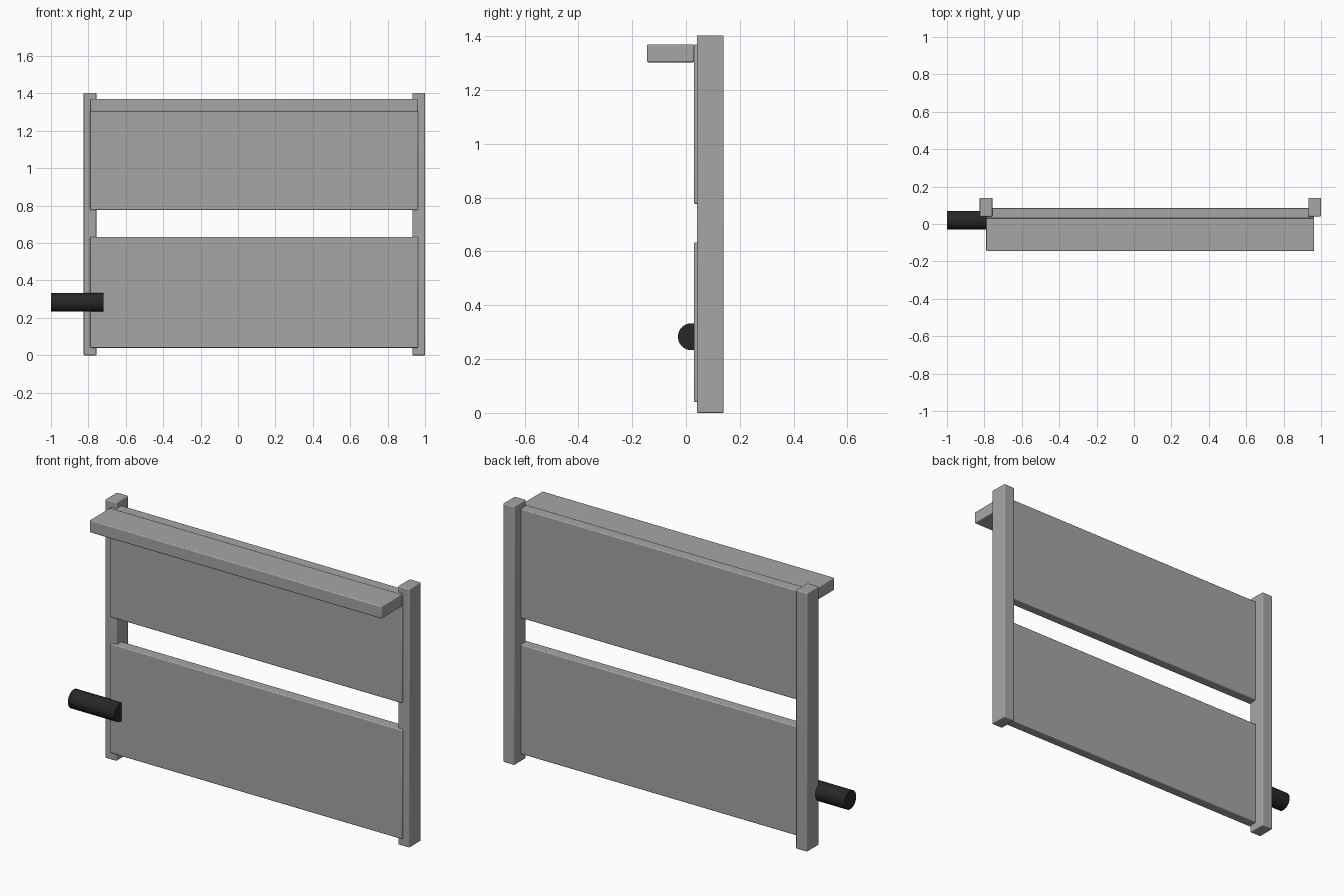
import bpy
import math

cube = bpy.data.objects.get("Cube")
if cube:
    bpy.data.objects.remove(cube, do_unlink=True)


def make_material(name, colour, roughness):
    mat = bpy.data.materials.new(name)
    mat.use_nodes = True
    mat.diffuse_color = colour
    shader = mat.node_tree.nodes["Principled BSDF"]
    shader.inputs["Base Color"].default_value = colour
    shader.inputs["Roughness"].default_value = roughness
    return mat


grey = make_material("brushed_grey", (0.38, 0.38, 0.37, 1), 0.5)
black = make_material("matte_black", (0.02, 0.02, 0.02, 1), 0.6)


def finish(obj, name, mat, bevel=0):
    obj.name = name
    obj.data.materials.append(mat)
    if bevel:
        mod = obj.modifiers.new("soft_edges", "BEVEL")
        mod.width = bevel
        mod.segments = 3
    bpy.ops.object.shade_smooth_by_angle(angle=math.radians(35))


def box(name, x, y, z, bevel=0.005):
    """Box spanning the given (low, high) range on each axis."""
    spans = (x, y, z)
    bpy.ops.mesh.primitive_cube_add(size=1, location=[(a + b) / 2 for a, b in spans])
    obj = bpy.context.object
    obj.scale = [b - a for a, b in spans]
    bpy.ops.object.transform_apply(location=False, rotation=False, scale=True)
    finish(obj, name, grey, bevel)


# Upright posts
for name, x in (("right_post", (-0.825, -0.757)), ("left_post", (0.932, 1.0))):
    box(name, x, (0.04, 0.14), (0, 1.403))

# Flat panels slotted between the posts
width = (-0.79, 0.963)
for name, z in (("lower_panel", (0.04, 0.633)), ("upper_panel", (0.777, 1.37))):
    box(name, width, (0.03, 0.085), z)

# Shelf along the top front edge
box("top_shelf", width, (-0.145, 0.03), (1.303, 1.37))

# Round control handle at the lower right
bpy.ops.mesh.primitive_cylinder_add(vertices=48, radius=0.05, depth=0.28,
                                    location=(-0.86, 0.02, 0.283),
                                    rotation=(0, math.pi / 2, 0))
finish(bpy.context.object, "control_handle", black)
